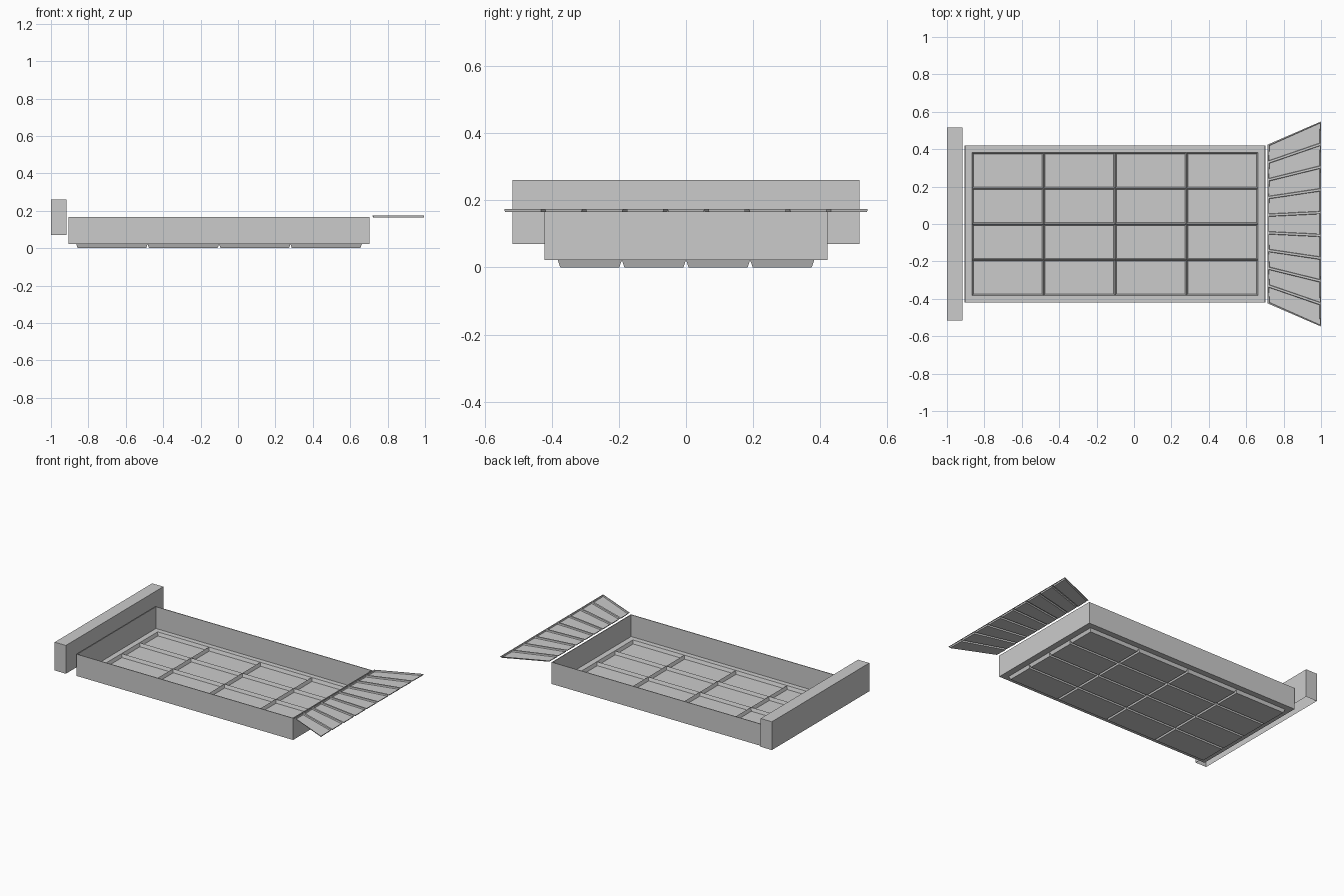
import bpy, bmesh

if "Cube" in bpy.data.objects:
    bpy.data.objects.remove(bpy.data.objects["Cube"])


def make_object(name, bm):
    mesh = bpy.data.meshes.new(name)
    bm.to_mesh(mesh)
    bm.free()
    obj = bpy.data.objects.new(name, mesh)
    bpy.context.collection.objects.link(obj)
    return obj


def cell_grid(bm, nx, ny, point):
    """Quad grid facing up; point(u, v) maps 0..1 to a position."""
    rows = [[bm.verts.new(point(i / nx, j / ny)) for i in range(nx + 1)]
            for j in range(ny + 1)]
    faces = [bm.faces.new((rows[j][i], rows[j][i + 1], rows[j + 1][i + 1], rows[j + 1][i]))
             for j in range(ny) for i in range(nx)]
    bm.normal_update()
    return faces


def ring(bm, x0, x1, y, z):
    return [bm.verts.new(p) for p in ((x0, -y, z), (x1, -y, z), (x1, y, z), (x0, y, z))]


def bridge(bm, a, b):
    for i in range(4):
        j = (i + 1) % 4
        bm.faces.new((a[i], a[j], b[j], b[i]))


# Tray floor: 4 x 4 pans pressed down into the sheet
bm = bmesh.new()
pans = cell_grid(bm, 4, 4, lambda u, v: (-0.865 + 1.527 * u, -0.382 + 0.764 * v, 0.022))
bmesh.ops.inset_individual(bm, faces=pans, thickness=0.011, depth=-0.022)
make_object("tray_floor_pans", bm)

# Tray walls: flat floor border, outer wall, thin rim and inner wall
bm = bmesh.new()
T = 0.005
loops = [ring(bm, -0.865, 0.662, 0.382, 0.022),
         ring(bm, -0.906, 0.704, 0.421, 0.022),
         ring(bm, -0.906, 0.704, 0.421, 0.168),
         ring(bm, -0.906 + T, 0.704 - T, 0.421 - T, 0.168),
         ring(bm, -0.906 + T, 0.704 - T, 0.421 - T, 0.022)]
for a, b in zip(loops, loops[1:]):
    bridge(bm, a, b)
make_object("tray_walls", bm)

# End box: open underneath
bm = bmesh.new()
low = ring(bm, -1.0, -0.917, 0.517, 0.07)
top = ring(bm, -1.0, -0.917, 0.517, 0.26)
bridge(bm, low, top)
bm.faces.new(top)
make_object("end_box", bm)

# Flared spout plate: nine fanned panels pressed into a thin sheet
bm = bmesh.new()
slats = cell_grid(bm, 1, 9, lambda u, v: (0.715 + 0.285 * u,
                                          (2 * v - 1) * (0.425 + 0.123 * u), 0.174))
bmesh.ops.inset_individual(bm, faces=slats, thickness=0.008)
bm.normal_update()
bmesh.ops.inset_individual(bm, faces=slats, thickness=0.003, depth=-0.009)
make_object("flared_plate", bm)
